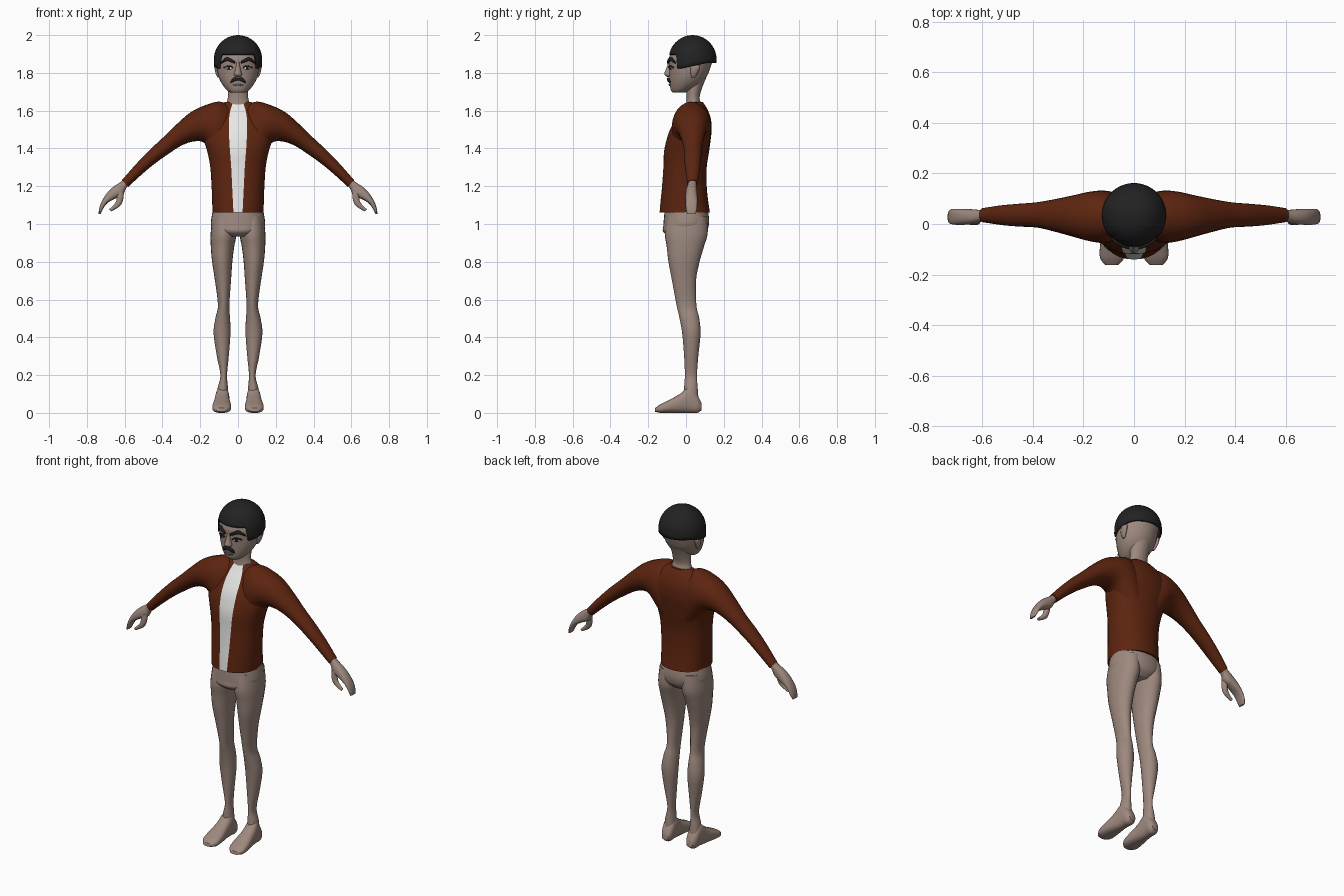
import bpy
import bmesh
from math import sin, cos, pi, sqrt, asin, radians, copysign

cube = bpy.data.objects.get("Cube")
if cube:
    bpy.data.objects.remove(cube, do_unlink=True)


def material(name, r, g, b):
    m = bpy.data.materials.new(name)
    m.use_nodes = True
    m.diffuse_color = (r, g, b, 1)
    node = next(n for n in m.node_tree.nodes if n.type == 'BSDF_PRINCIPLED')
    node.inputs["Base Color"].default_value = (r, g, b, 1)
    node.inputs["Roughness"].default_value = 0.8
    return m


SKIN = material("skin", 0.34, 0.25, 0.21)
JACKET = material("brown_jacket", 0.11, 0.018, 0.005)
SHIRT = material("white_shirt", 0.8, 0.8, 0.79)
HAIR = material("black_hair", 0.016, 0.016, 0.016)
LIP = material("lip", 0.2, 0.12, 0.1)


def finish(name, verts, faces, mats, angle=50):
    mesh = bpy.data.meshes.new(name)
    mesh.from_pydata(verts, [], faces)
    bm = bmesh.new()
    bm.from_mesh(mesh)
    bmesh.ops.recalc_face_normals(bm, faces=bm.faces)
    bm.to_mesh(mesh)
    bm.free()
    for m in mats:
        mesh.materials.append(m)
    mesh.shade_smooth()
    mesh.set_sharp_from_angle(angle=radians(angle))
    obj = bpy.data.objects.new(name, mesh)
    bpy.context.collection.objects.link(obj)
    return obj


def smooth_rows(rows, steps=4):
    """Catmull-Rom interpolation through the key rows."""
    out = []
    for i in range(len(rows) - 1):
        quad = (rows[max(i - 1, 0)], rows[i], rows[i + 1], rows[min(i + 2, len(rows) - 1)])
        for k in range(steps):
            t = k / steps
            out.append([b + 0.5 * t * (c - a + t * (2 * a - 5 * b + 4 * c - d + t * (3 * (b - c) + d - a)))
                        for a, b, c, d in zip(*quad)])
    return out + [list(rows[-1])]


def level(rows):
    """Turn (z, half width, front, back) rows into section rows."""
    return [(-w, z, w, z, y0, y1) for z, w, y0, y1 in rows]


def column(rows):
    """Turn (z, x0, x1, front, back) rows into section rows."""
    return [(x0, z, x1, z, y0, y1) for z, x0, x1, y0, y1 in rows]


def loft(name, rows, mat, side=1, power=1.0, lying=False, count=24, panel=None):
    """Oval sections spanning two points in xz and a depth range in y.
    panel: half widths of a front panel, given per key row."""
    keys = [tuple(r) + ((panel[i],) if panel else ()) for i, r in enumerate(rows)]
    verts, faces = [], []
    rings = smooth_rows(keys)
    for ring in rings:
        ax, az, bx, bz, y0, y1 = ring[:6]
        if panel:
            edge = asin((ring[6] / ((bx - ax) / 2)) ** (1 / power))
            angles = [-edge, -edge / 3, edge / 3]
            angles += [edge + (2 * pi - 2 * edge) * k / (count - 3) for k in range(count - 3)]
        else:
            angles = [2 * pi * k / count for k in range(count)]
        for a in angles:
            u = copysign(abs(sin(a)) ** power, sin(a)) / 2
            v = -copysign(abs(cos(a)) ** power, cos(a)) / 2
            x, z = (ax + bx) / 2 + u * (bx - ax), (az + bz) / 2 + u * (bz - az)
            y = (y0 + y1) / 2 + v * (y1 - y0)
            verts.append((side * x, z, max(y, 0)) if lying else (side * x, y, z))
    for i in range(len(rings) - 1):
        for k in range(count):
            n = (k + 1) % count
            faces.append((i * count + k, i * count + n, (i + 1) * count + n, (i + 1) * count + k))
    faces.append(tuple(range(count)))
    faces.append(tuple(range(len(verts) - count, len(verts))))
    obj = finish(name, verts, faces, [mat, SHIRT] if panel else [mat])
    if panel:
        for i, poly in enumerate(obj.data.polygons[:-2]):
            poly.material_index = int(i % count < 3)
    return obj


# Jacket body with the shirt showing down the open front
loft("jacket_body", level([
    (1.06, .135, -.14, .127), (1.12, .137, -.135, .118), (1.2, .14, -.127, .11),
    (1.3, .147, -.12, .11), (1.38, .162, -.117, .122), (1.44, .18, -.105, .13),
    (1.5, .185, -.085, .136), (1.56, .17, -.05, .131), (1.61, .13, -.015, .112),
    (1.645, .072, .008, .09)]), JACKET, power=0.9, count=40,
    panel=[.024, .027, .031, .036, .042, .046, .048, .047, .038, .025])

# Pelvis and neck
loft("pelvis", level([
    (1.1, .128, -.11, .11), (1.03, .141, -.117, .122), (.99, .142, -.12, .12),
    (.96, .12, -.122, .108), (.935, .07, -.095, .08)]), SKIN, power=0.9, count=32)
loft("neck", level([
    (1.58, .07, -.01, .09), (1.635, .062, .0, .08), (1.67, .054, .003, .072),
    (1.72, .055, .0, .085), (1.77, .06, .0, .105)]), SKIN)

# Limbs, built once per side
for label, s in (("left", 1), ("right", -1)):
    loft(label + "_sleeve", [
        (.05, 1.63, .06, 1.25, -.06, .12), (.10, 1.648, .13, 1.36, -.075, .132),
        (.17, 1.63, .18, 1.43, -.068, .128), (.25, 1.592, .235, 1.437, -.05, .113),
        (.33, 1.523, .30, 1.415, -.03, .098), (.40, 1.455, .37, 1.37, -.014, .086),
        (.47, 1.39, .444, 1.317, -.01, .08), (.54, 1.317, .51, 1.262, -.004, .074),
        (.614, 1.233, .582, 1.196, .007, .063)], JACKET, s)
    loft(label + "_hand", [
        (.60, 1.24, .575, 1.21, .013, .055), (.622, 1.222, .592, 1.19, .01, .055),
        (.66, 1.197, .61, 1.155, .0, .058), (.695, 1.162, .65, 1.135, -.003, .06),
        (.722, 1.118, .692, 1.11, -.003, .06), (.735, 1.08, .714, 1.08, .0, .058),
        (.738, 1.053, .728, 1.053, .006, .05)], SKIN, s, power=0.85)
    loft(label + "_thumb", [
        (.645, 1.17, .604, 1.175, .0, .035), (.642, 1.135, .608, 1.13, -.004, .028),
        (.652, 1.108, .625, 1.095, -.004, .022), (.682, 1.078, .672, 1.066, .0, .016)], SKIN, s, count=16)
    loft(label + "_leg", column([
        (1.04, .01, .135, -.10, .11), (.95, .008, .145, -.112, .115), (.88, .02, .144, -.102, .095),
        (.8, .03, .137, -.093, .072), (.7, .037, .122, -.074, .053), (.57, .046, .106, -.05, .055),
        (.5, .042, .12, -.034, .07), (.42, .04, .129, -.02, .077), (.3, .049, .112, -.01, .065),
        (.2, .058, .093, -.006, .058), (.13, .053, .108, -.01, .062), (.05, .048, .116, -.01, .068)]), SKIN, s)
    loft(label + "_foot", [
        (.06, .083, .10, .083, .015, .05), (.048, .06, .114, .06, 0, .095),
        (.046, .02, .119, .02, 0, .14), (.043, -.03, .126, -.03, 0, .102),
        (.037, -.09, .135, -.09, 0, .068), (.04, -.135, .134, -.135, 0, .046),
        (.062, -.163, .114, -.163, .006, .026)], SKIN, s, power=0.8, lying=True)
    loft(label + "_ear", column([
        (1.775, .098, .108, .03, .045), (1.795, .098, .118, .025, .06),
        (1.83, .1, .124, .025, .075), (1.85, .1, .115, .035, .065)]), SKIN, s, count=12)

# Head and nose
HEAD = level([
    (1.695, .036, -.07, -.01), (1.708, .058, -.08, .03), (1.74, .084, -.086, .08),
    (1.78, .103, -.088, .11), (1.83, .112, -.09, .13), (1.88, .113, -.09, .142),
    (1.93, .095, -.065, .13), (1.975, .05, -.01, .085)])
loft("head", HEAD, SKIN, count=32)
loft("nose", level([
    (1.87, .01, -.094, -.06), (1.84, .011, -.099, -.06), (1.805, .018, -.112, -.06),
    (1.79, .022, -.114, -.06), (1.777, .012, -.098, -.06)]), SKIN, count=16)

FACE = smooth_rows(HEAD, 10)


def plate(name, strip, mat, lift, side=1):
    """Thin strip of (x, top, bottom) steps laid on the face."""
    verts = []
    for x, top, bottom in smooth_rows(strip, 3):
        for z in (top, bottom):
            row = min(FACE, key=lambda r: abs(r[1] - z))
            middle, half = (row[4] + row[5]) / 2, (row[5] - row[4]) / 2
            verts.append((side * x, middle - half * sqrt(1 - (x / row[2]) ** 2) - lift, z))
    faces = [(i, i + 1, i + 3, i + 2) for i in range(0, len(verts) - 2, 2)]
    obj = finish(name, verts, faces, [mat])
    mod = obj.modifiers.new("thickness", 'SOLIDIFY')
    mod.thickness, mod.offset = 0.008, 0


# Painted face details
for label, s in (("left", 1), ("right", -1)):
    plate(label + "_eyebrow", [(.018, 1.862, 1.85), (.04, 1.876, 1.858), (.062, 1.882, 1.864),
                               (.088, 1.858, 1.85)], HAIR, .006, s)
    plate(label + "_eye", [(.028, 1.826, 1.824), (.046, 1.835, 1.817), (.07, 1.828, 1.825)], SHIRT, .001, s)
    plate(label + "_pupil", [(.041, 1.833, 1.82), (.048, 1.836, 1.817), (.055, 1.833, 1.82)], HAIR, .003, s)
    plate(label + "_eyelid", [(.026, 1.83, 1.825), (.046, 1.84, 1.833), (.073, 1.831, 1.826)], HAIR, .003, s)
plate("moustache", [(-.038, 1.756, 1.747), (-.022, 1.775, 1.754), (0, 1.772, 1.761),
                    (.022, 1.775, 1.754), (.038, 1.756, 1.747)], HAIR, .008)
plate("mouth", [(-.026, 1.737, 1.735), (0, 1.742, 1.73), (.026, 1.737, 1.735)], LIP, .002)


# Hair cap with a straight fringe, long sideburns and a raised nape
def hair_edge(a):
    off = abs(a)
    if off < radians(46):
        return 1.897
    return 1.822 + 0.03 * min(1, max(0, off - 1) / 1.2)


COLUMNS, STEPS = 64, 12
verts, faces = [(0, .035, 2.0)], []
for k in range(COLUMNS):
    a = 2 * pi * k / COLUMNS - pi
    low = hair_edge(a)
    for j in range(1, STEPS + 1):
        t = j / STEPS
        z = 2.0 - (2.0 - low) * (1 - cos(t * pi / 2))
        dome = sqrt(max(0, 1 - (max(0, z - 1.87) / .13) ** 2))
        verts.append((.128 * dome * sin(a), .035 - .127 * dome * cos(a), z))
    here, there = 1 + k * STEPS, 1 + (k + 1) % COLUMNS * STEPS
    faces.append((0, here, there))
    for j in range(STEPS - 1):
        faces.append((here + j, here + j + 1, there + j + 1, there + j))
hair = finish("hair", verts, faces, [HAIR])
shell = hair.modifiers.new("thickness", 'SOLIDIFY')
shell.thickness, shell.offset = 0.01, -1
